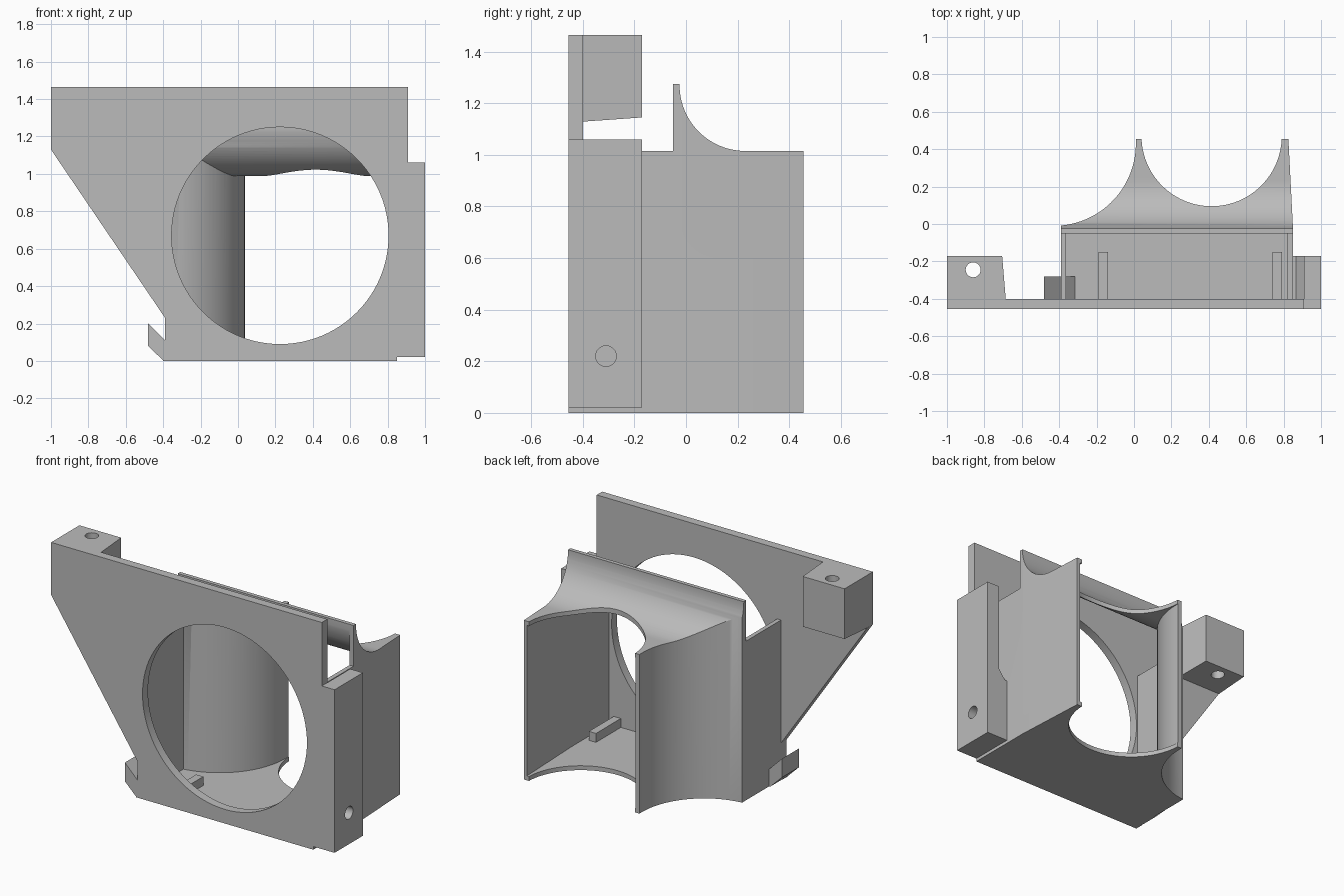
import bpy, bmesh
from math import sin, cos, pi, radians

if "Cube" in bpy.data.objects:
    bpy.data.objects.remove(bpy.data.objects["Cube"])

grey = bpy.data.materials.new("plain grey")
grey.use_nodes = True
grey.diffuse_color = (0.5, 0.5, 0.5, 1)
grey.node_tree.nodes["Principled BSDF"].inputs["Base Color"].default_value = (0.5, 0.5, 0.5, 1)


def arc(cx, cy, r, a0, a1, n=24):
    steps = [radians(a0 + (a1 - a0) * i / n) for i in range(n + 1)]
    return [(cx + r * cos(a), cy + r * sin(a)) for a in steps]


def prism(name, pts, axis, lo, hi):
    """Extrude a 2D outline along an axis: x takes (y, z), y takes (x, z), z takes (x, y)."""
    place = {"x": lambda u, v, w: (w, u, v),
             "y": lambda u, v, w: (u, w, v),
             "z": lambda u, v, w: (u, v, w)}[axis]
    bm = bmesh.new()
    rings = [[bm.verts.new(place(u, v, w)) for u, v in pts] for w in (lo, hi)]
    for ring in rings:
        bm.faces.new(ring)
    for i in range(len(pts)):
        j = (i + 1) % len(pts)
        bm.faces.new((rings[0][i], rings[0][j], rings[1][j], rings[1][i]))
    bmesh.ops.recalc_face_normals(bm, faces=bm.faces)
    mesh = bpy.data.meshes.new(name)
    bm.to_mesh(mesh)
    bm.free()
    mesh.materials.append(grey)
    ob = bpy.data.objects.new(name, mesh)
    bpy.context.collection.objects.link(ob)
    return ob


def box(name, x0, x1, y0, y1, z0, z1):
    return prism(name, [(x0, y0), (x1, y0), (x1, y1), (x0, y1)], "z", z0, z1)


def rod(name, u, v, r, axis, lo, hi, n=64):
    return prism(name, arc(u, v, r, 0, 360, n)[:-1], axis, lo, hi)


def select(ob):
    bpy.ops.object.select_all(action="DESELECT")
    ob.select_set(True)
    bpy.context.view_layer.objects.active = ob


def combine(ob, tool, operation="DIFFERENCE"):
    select(ob)
    mod = ob.modifiers.new("cut", "BOOLEAN")
    mod.operation = operation
    mod.solver = "EXACT"
    mod.object = tool
    bpy.ops.object.modifier_apply(modifier=mod.name)
    bpy.data.objects.remove(tool)
    return ob


def smooth(ob):
    select(ob)
    bpy.ops.object.shade_smooth_by_angle(angle=radians(30))


FRONT, BACK, SEAT = -0.455, 0.455, -0.40

# Front plate with the large round opening
plate = prism("front_plate", [
    (-1, 1.465), (0.91, 1.465), (0.91, 1.06), (1, 1.06), (1, 0.02), (0.85, 0.02),
    (0.85, 0), (-0.40, 0), (-0.39, 0.11), (-0.39, 0.23), (-1, 1.13)], "y", FRONT, SEAT)
combine(plate, rod("opening_cutter", 0.225, 0.67, 0.58, "y", -0.6, -0.3, 96))

# Duct shell: side outline crossed with plan outline, then hollowed the same way
duct = prism("duct", [(-0.41, 0), (BACK, 0), (BACK, 1.015)]
             + arc(0.23, 1.27, 0.255, 270, 180)
             + [(-0.025, 1.275), (-0.05, 1.275), (-0.05, 1.015), (-0.41, 1.015)],
             "x", -0.6, 1.2)
plan = prism("duct_plan", [(-0.39, -0.6), (-0.39, -0.02)]
             + arc(-0.43, 0.43, 0.44, -84.8, 0)
             + [(0.01, 0.6), (0.818, 0.6), (0.85, -0.02), (0.85, -0.6)], "z", -0.2, 1.6)
combine(duct, plan, "INTERSECT")
cavity = prism("cavity", [(-0.5, 0.028), (0.6, 0.028), (0.6, 0.988)]
               + arc(0.23, 1.27, 0.282, 270, 186)
               + [(-0.05, 1.4), (-0.5, 1.4)], "x", -0.6, 1.2)
cavity_plan = prism("cavity_plan", [(-0.363, -0.7)]
                    + arc(-0.43, 0.43, 0.467, -81.7, 0)
                    + [(0.037, 0.7), (0.795, 0.7), (0.822, -0.02), (0.822, -0.7)], "z", -0.2, 1.6)
combine(cavity, cavity_plan, "INTERSECT")
combine(duct, cavity)

# Round scoop through roof and floor at the outlet
combine(duct, rod("scoop_cutter", 0.415, 0.47, 0.375, "z", -0.3, 1.7, 96))

# Side mounting block with a cross hole and a relief beside the duct
side_block = prism("side_block", [(0.845, 0.02), (1, 0.02), (1, 1.06), (0.91, 1.06),
                                  (0.91, 0.49), (0.865, 0.43), (0.845, 0.43)], "y", -0.41, -0.17)
combine(side_block, rod("side_hole_cutter", -0.31, 0.22, 0.04, "x", 0.88, 1.2, 32))

# Upper corner block with a vertical hole and a slightly sloped underside
corner_block = prism("corner_block", [(-1, -0.41), (-0.685, -0.41), (-0.705, -0.17), (-1, -0.17)],
                     "z", 1.0, 1.465)
combine(corner_block, prism("underside_cutter", [(-0.6, 0.9), (0, 0.9), (0, 1.15), (-0.17, 1.145),
                                                 (-0.41, 1.128), (-0.6, 1.12)], "x", -1.2, -0.5))
combine(corner_block, rod("corner_hole_cutter", -0.86, -0.245, 0.04, "z", 0.9, 1.6, 32))

# Lower hook with slanted faces
hook = prism("hook", [(-0.48, 0.20), (-0.48, 0.08), (-0.40, 0.002), (-0.315, 0.002),
                      (-0.315, 0.035)], "y", FRONT + 0.001, -0.28)

# Floor stop bars
for side, x in (("right", -0.19), ("left", 0.74)):
    box(side + "_floor_bar", x, x + 0.05, -0.41, -0.15, 0.02, 0.085)

for ob in (plate, duct, side_block, corner_block):
    smooth(ob)
